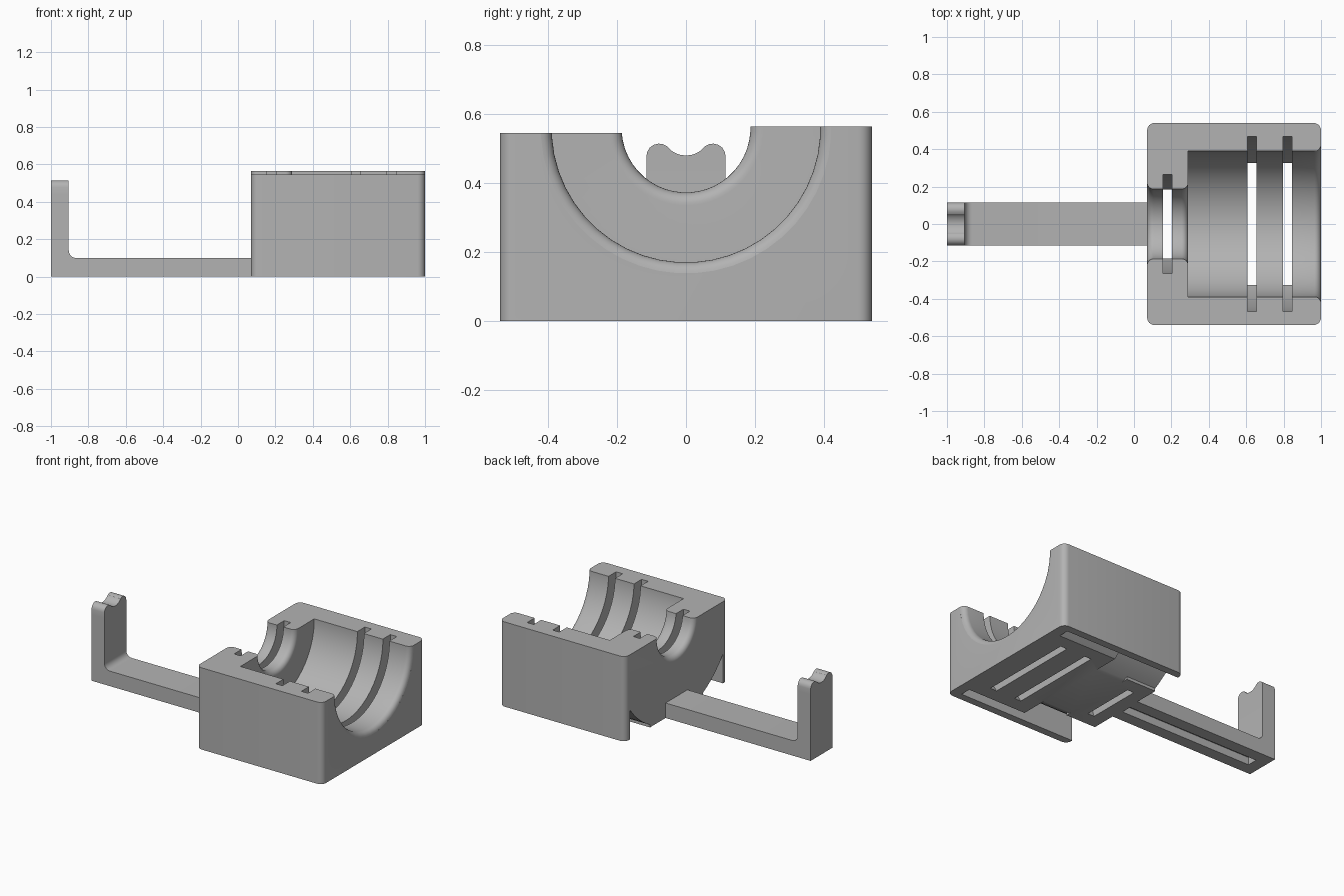
import bpy, bmesh, math
from mathutils import Vector

cube = bpy.data.objects.get("Cube")
if cube:
    bpy.data.objects.remove(cube, do_unlink=True)

grey = bpy.data.materials.new("plain grey")
grey.use_nodes = True
colour = (0.45, 0.45, 0.45, 1)
grey.diffuse_color = colour
grey.node_tree.nodes["Principled BSDF"].inputs["Base Color"].default_value = colour

AXIS_Z = 0.56   # height of the bore axis


def finish(name, bm):
    bmesh.ops.recalc_face_normals(bm, faces=bm.faces)
    mesh = bpy.data.meshes.new(name)
    bm.to_mesh(mesh)
    bm.free()
    mesh.materials.append(grey)
    obj = bpy.data.objects.new(name, mesh)
    bpy.context.collection.objects.link(obj)
    return obj


def prism(name, points, place, start, end):
    """Extrude a 2D outline; place(u, v, w) maps it into space."""
    bm = bmesh.new()
    rings = [[bm.verts.new(place(u, v, w)) for u, v in points] for w in (start, end)]
    bm.faces.new(rings[0])
    bm.faces.new(rings[1])
    for i in range(len(points)):
        j = (i + 1) % len(points)
        bm.faces.new((rings[0][i], rings[0][j], rings[1][j], rings[1][i]))
    return finish(name, bm)


def box(name, x0, x1, y0, y1, z0, z1):
    return prism(name, [(x0, y0), (x1, y0), (x1, y1), (x0, y1)],
                 lambda u, v, w: (u, v, w), z0, z1)


def lathe(name, profile, stretch=1.0, sides=48):
    """Turn an (x, radius) profile around the bore axis."""
    bm = bmesh.new()
    rings = []
    for x, r in profile:
        rings.append([bm.verts.new((x, r * math.cos(a), AXIS_Z + stretch * r * math.sin(a)))
                      for a in (math.tau * (i + 0.5) / sides for i in range(sides))])
    for a, b in zip(rings, rings[1:]):
        for i in range(sides):
            j = (i + 1) % sides
            bm.faces.new((a[i], a[j], b[j], b[i]))
    bm.faces.new(rings[0])
    bm.faces.new(rings[-1])
    return finish(name, bm)


def combine(target, other, operation):
    mod = target.modifiers.new("combine", 'BOOLEAN')
    mod.operation, mod.object, mod.solver = operation, other, 'EXACT'
    graph = bpy.context.evaluated_depsgraph_get()
    mesh = bpy.data.meshes.new_from_object(target.evaluated_get(graph))
    target.modifiers.clear()
    target.data = mesh
    bpy.data.objects.remove(other, do_unlink=True)


def arc(cx, cy, r, start, end, steps=6):
    return [(cx + r * math.cos(math.radians(start + (end - start) * i / steps)),
             cy + r * math.sin(math.radians(start + (end - start) * i / steps)))
            for i in range(steps + 1)]


# Housing block with rounded upright corners
R = 0.04
outline = (arc(1 - R, 0.54 - R, R, 0, 90) + arc(0.07 + R, 0.54 - R, R, 90, 180)
           + arc(0.07 + R, R - 0.54, R, 180, 270) + arc(1 - R, R - 0.54, R, 270, 360))
housing = prism("housing", outline, lambda u, v, w: (u, v, w), 0, 0.565)

# Lower front rim
combine(housing, box("rim_cut", -0.2, 1.2, -0.8, 0, 0.545, 0.8), 'DIFFERENCE')

# Underside pockets, leaving a curved shell and a square foot
pocket = box("pocket", -0.1, 0.93, -0.49, 0.49, -0.1, 0.4)
shell = lathe("shell", [(-0.2, 0.61), (0.5, 0.61), (0.5, 0.7), (1.1, 0.7)], sides=64)
combine(pocket, shell, 'DIFFERENCE')
combine(pocket, box("foot", -0.15, 0.29, -0.28, 0.28, -0.2, 0.1), 'DIFFERENCE')
combine(housing, pocket, 'DIFFERENCE')

# Stepped bore with flared mouths
flare = 0.035
profile = [(0.0, 0.225), (0.07, 0.225)]
profile += arc(0.07 + flare, 0.187 + flare, flare, 190, 270)
profile += arc(0.29 - flare, 0.187 + flare, flare, 270, 350)
profile += [(0.29, 0.225), (0.29, 0.39)]
profile += arc(1 - flare, 0.39 + flare, flare, 270, 355)
profile += [(1.1, 0.425)]
combine(housing, lathe("bore", profile), 'DIFFERENCE')

# Strap grooves that open through the base
for x, radius in ((0.18, 0.265), (0.632, 0.47), (0.82, 0.47)):
    groove = lathe("groove", [(x - 0.024, radius), (x + 0.024, radius)],
                   stretch=0.78 / radius)
    combine(housing, groove, 'DIFFERENCE')

# Arm and upright from one side profile, with a filleted inner corner
side = [(-1, 0), (0.1, 0), (0.1, 0.1)] + arc(-0.865, 0.14, 0.04, 270, 180)
side += [(-0.905, 0.44), (-1, 0.44)]
arm = prism("support_arm", side, lambda u, v, w: (u, w, v), -0.115, 0.115)
combine(arm, box("arm_slot", -0.92, 0.06, -0.035, 0.035, -0.1, 0.05), 'DIFFERENCE')

# Cradle tip: two rounded ears around a shallow saddle
right_half = arc(0.078, 0.478, 0.037, 0, 130)
saddle = arc(0, 0.55, 0.07, -40, -140)
left_half = [(-y, z) for y, z in reversed(right_half)]
tip = [(-0.115, 0.44), (0.115, 0.44)] + right_half + saddle + left_half
cradle = prism("cradle_tip", tip, lambda u, v, w: (w, u, v), -1, -0.905)

# Smooth curved surfaces while keeping hard edges
bpy.ops.object.select_all(action='DESELECT')
for obj in (housing, arm, cradle):
    obj.select_set(True)
bpy.context.view_layer.objects.active = housing
bpy.ops.object.shade_smooth_by_angle(angle=math.radians(35))
